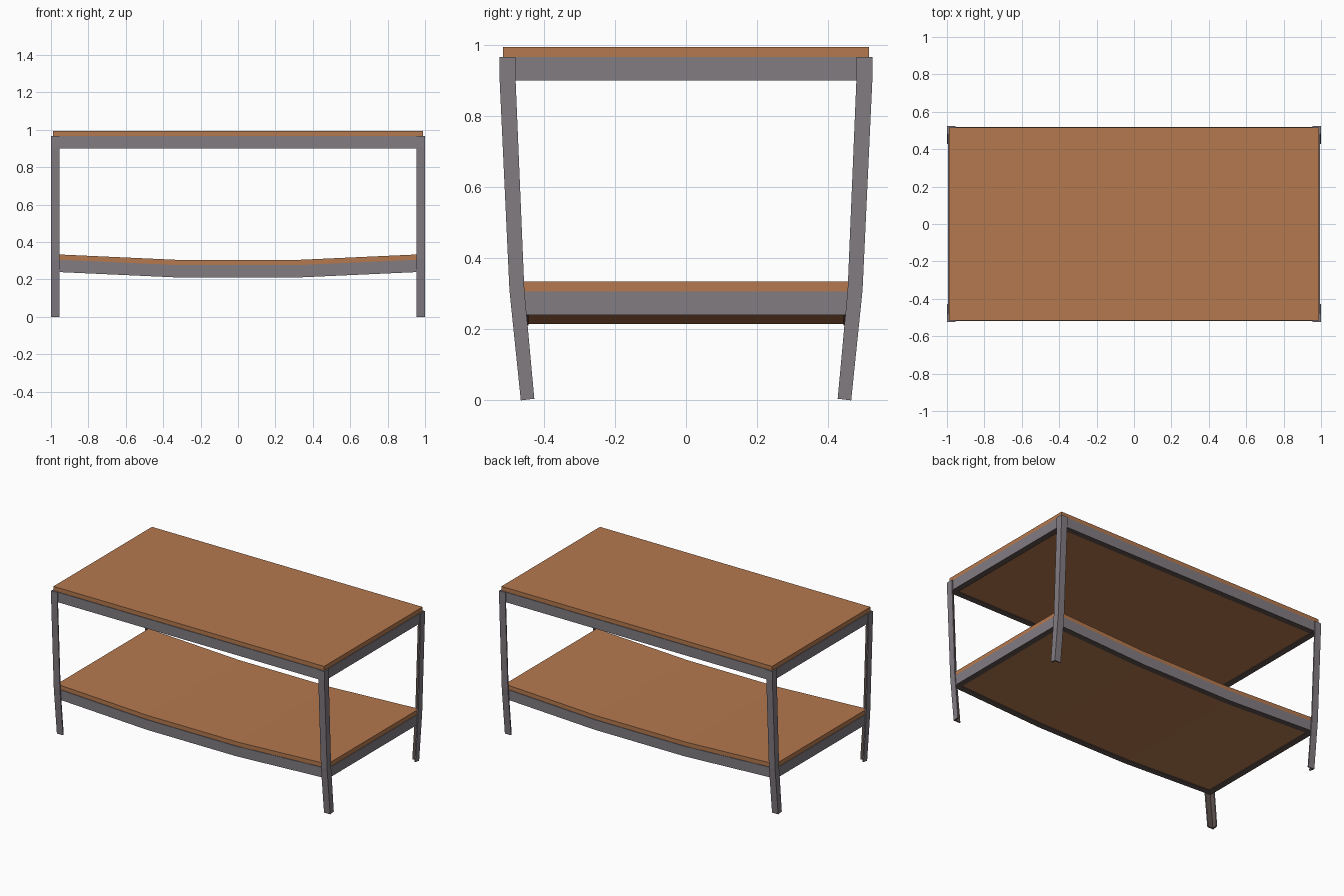
import bpy, bmesh

if "Cube" in bpy.data.objects:
    bpy.data.objects.remove(bpy.data.objects["Cube"])


def material(name, rgb):
    m = bpy.data.materials.new(name)
    m.diffuse_color = (*rgb, 1)
    m.use_nodes = True
    m.node_tree.nodes["Principled BSDF"].inputs["Base Color"].default_value = m.diffuse_color
    return m


STEEL = material("grey steel", (0.222, 0.2, 0.222))
WOOD = material("brown wood", (0.46, 0.19, 0.077))
DARK = material("dark inner steel", (0.115, 0.085, 0.077))


def loft(name, sections, mat, dark_sides=(), dark_base=False):
    """Solid joining matching closed cross-sections; chosen sides are dark."""
    bm = bmesh.new()
    rings = [[bm.verts.new(p) for p in s] for s in sections]
    n = len(rings[0])
    for a, b in zip(rings, rings[1:]):
        for i in range(n):
            j = (i + 1) % n
            f = bm.faces.new((a[i], a[j], b[j], b[i]))
            f.material_index = int(i in dark_sides)
    bm.faces.new(rings[0]).material_index = int(dark_base)
    bm.faces.new(rings[-1])
    bmesh.ops.recalc_face_normals(bm, faces=bm.faces)
    me = bpy.data.meshes.new(name)
    bm.to_mesh(me)
    bm.free()
    me.materials.append(mat)
    if dark_sides:
        me.materials.append(DARK)
    ob = bpy.data.objects.new(name, me)
    bpy.context.collection.objects.link(ob)
    return ob


def angle(w, h, t):
    """L-shaped profile: distance inward from the outer corner, and height."""
    return [(0, 0), (w, 0), (w, t), (t, t), (t, h), (0, h)]


W, T, R = 0.045, 0.008, 0.004      # flange width, leg and rail thickness
H = 0.066                          # rail height

# Legs: bent angle bars, open towards the middle, dark on the inside
LEG_PATH = [(0, 0.465, 0.038), (0.31, 0.497, 0.042), (0.91, 0.525, W), (0.967, 0.525, W)]
for sx, xn in ((-1, "left"), (1, "right")):
    for sy, yn in ((-1, "front"), (1, "back")):
        secs = []
        for z, y, wy in LEG_PATH:
            prof = [(0, 0), (W, 0), (W, T), (T, T), (T, wy), (0, wy)]
            # the inner edge of the foot is lifted slightly, square to the bar
            secs.append([(sx * (1 - a), sy * (y - b), z + (b * 0.12 if z == 0 else 0))
                         for a, b in prof])
        loft(f"{yn}_{xn}_leg", secs, STEEL, (2, 3), True)


def shelf(label, path, y_out):
    """Board resting in a frame of angle rails; path gives (x, bottom z)."""
    z_end = path[0][1]
    for s, yn in ((-1, "front"), (1, "back")):
        loft(f"{label}_{yn}_rail",
             [[(x, s * (y_out - a), z + b) for a, b in angle(0.04, H, R)] for x, z in path],
             STEEL, (0, 1, 2, 3))
    for s, xn in ((-1, "left"), (1, "right")):
        loft(f"{label}_{xn}_rail",
             [[(s * (0.994 - a), y, z_end + b - 0.001) for a, b in angle(0.04, H, R)]
              for y in (-y_out + R, y_out - R)], STEEL, (0, 1, 2, 3))
    yb = y_out - R
    loft(f"{label}_board",
         [[(x, -yb, z + R), (x, yb, z + R), (x, yb, z + 0.094), (x, -yb, z + 0.094)]
          for x, z in path], WOOD)


# Flat top and sagging lower shelf
shelf("top", [(-0.99, 0.901), (0.99, 0.901)], 0.519)
shelf("lower", [(-0.99, 0.241), (-0.33, 0.211), (0.33, 0.211), (0.99, 0.241)], 0.483)
